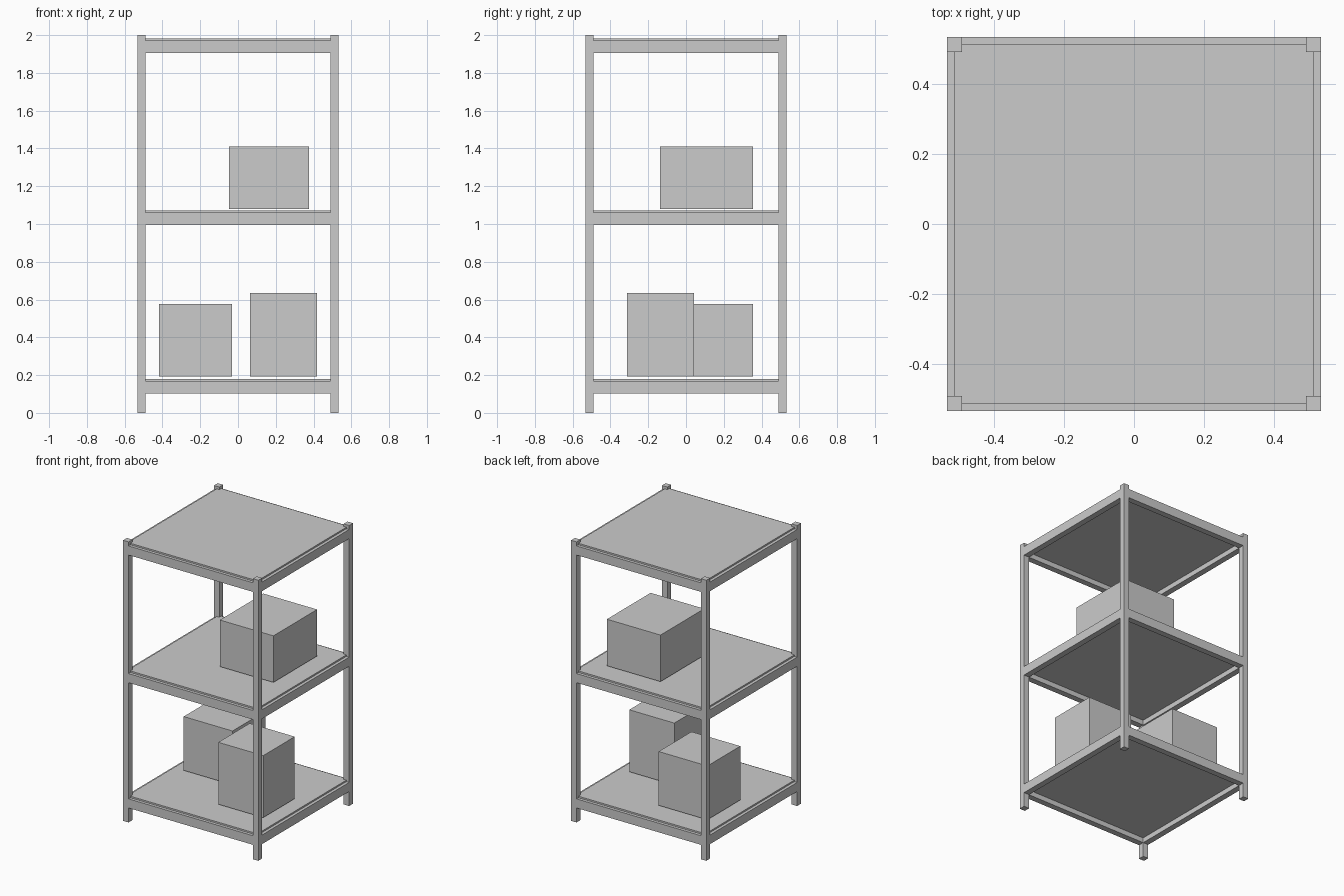
import bpy

if "Cube" in bpy.data.objects:
    bpy.data.objects.remove(bpy.data.objects["Cube"])

OUT = 0.533          # outer half width of the rack
POST = 0.043         # post and rail thickness
IN = OUT - POST      # inner face of the posts


def block(name, x, y, z):
    """Axis-aligned box from (min, max) ranges."""
    bpy.ops.mesh.primitive_cube_add(
        size=1, location=[(r[0] + r[1]) / 2 for r in (x, y, z)])
    ob = bpy.context.object
    ob.name = name
    ob.scale = [r[1] - r[0] for r in (x, y, z)]
    bpy.ops.object.transform_apply(location=False, rotation=False, scale=True)
    return ob


low, high = (-OUT, -IN), (IN, OUT)

# Corner posts
for xn, x in (("left", low), ("right", high)):
    for yn, y in (("front", low), ("back", high)):
        block(f"{yn}_{xn}_post", x, y, (0, 2))

# Three shelves: four rails around a slightly raised panel
span = (-IN, IN)
for level, z in (("lower", 0.103), ("middle", 0.996), ("upper", 1.906)):
    rail = (z, z + 0.065)
    block(f"{level}_front_rail", span, low, rail)
    block(f"{level}_back_rail", span, high, rail)
    block(f"{level}_left_rail", low, span, rail)
    block(f"{level}_right_rail", high, span, rail)
    edge = OUT - POST / 2
    block(f"{level}_shelf_panel", (-edge, edge), (-edge, edge),
          (z + 0.036, z + 0.076))

# Stored boxes
block("lower_left_box", (-0.417, -0.032), (-0.016, 0.354), (0.193, 0.577))
block("lower_right_box", (0.063, 0.418), (-0.312, 0.042), (0.193, 0.635))
block("middle_box", (-0.047, 0.376), (-0.138, 0.354), (1.079, 1.411))
